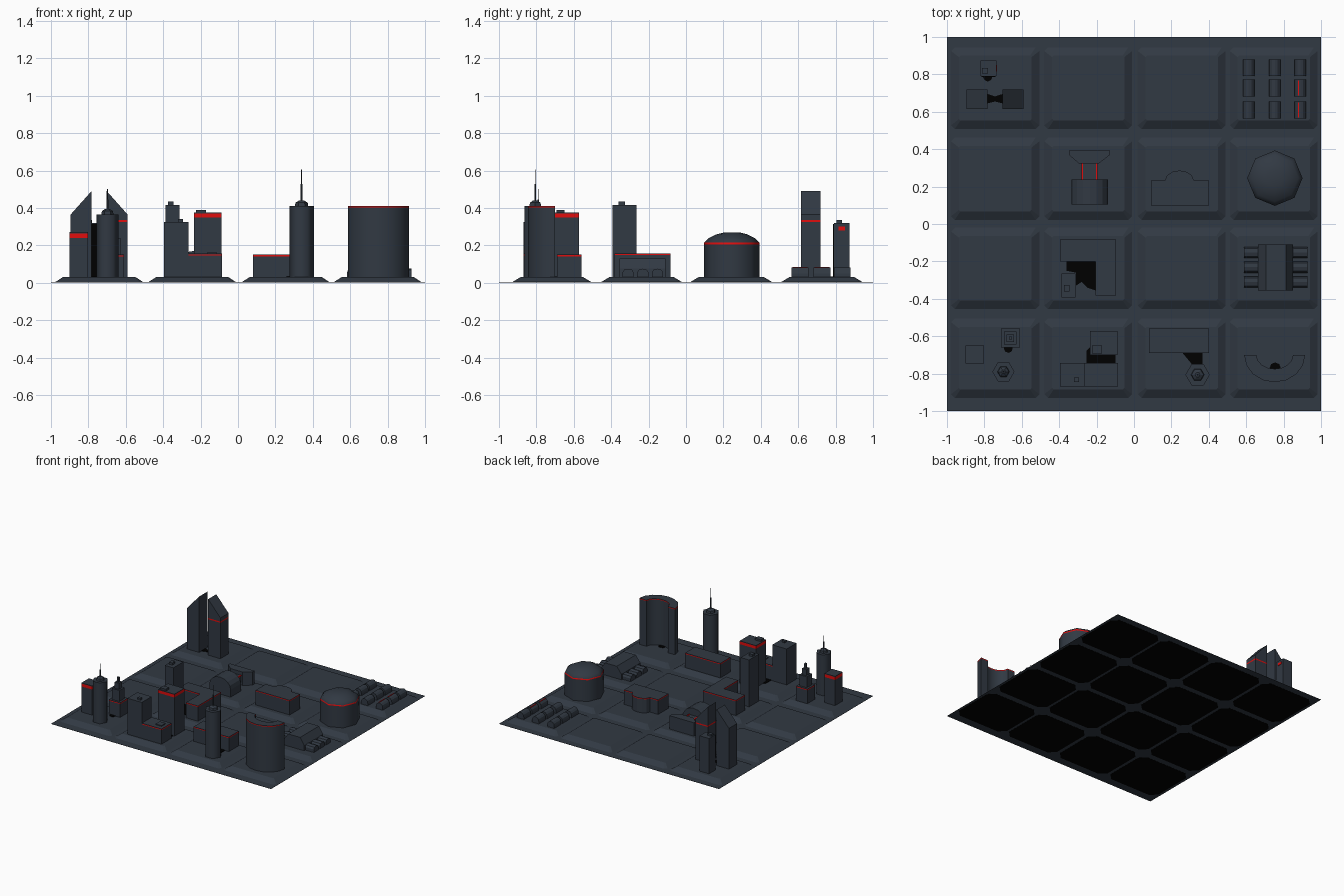
import bpy, bmesh, math

if "Cube" in bpy.data.objects:
    bpy.data.objects.remove(bpy.data.objects["Cube"])


def material(name, rgb):
    m = bpy.data.materials.new(name)
    m.diffuse_color = (*rgb, 1)
    m.use_nodes = True
    m.node_tree.nodes["Principled BSDF"].inputs["Base Color"].default_value = m.diffuse_color
    return m


SLATE = material("dark slate", (0.031, 0.041, 0.056))
RED = material("signal red", (0.75, 0.004, 0.004))
BLACK = material("black", (0.0, 0.0, 0.0))


def loft(name, rings, mats=(SLATE,), red=(), smooth=False):
    """Skin a list of 3D rings; side strips listed in red get the second material."""
    bm = bmesh.new()
    vs = [[bm.verts.new(p) for p in r] for r in rings]
    n = len(rings[0])
    for k in range(len(vs) - 1):
        for i in range(n):
            j = (i + 1) % n
            f = bm.faces.new((vs[k][i], vs[k][j], vs[k + 1][j], vs[k + 1][i]))
            f.material_index = 1 if k in red else 0
    bm.faces.new(vs[0][::-1])
    bm.faces.new(vs[-1])
    bmesh.ops.recalc_face_normals(bm, faces=bm.faces)
    me = bpy.data.meshes.new(name)
    bm.to_mesh(me)
    bm.free()
    for m in mats:
        me.materials.append(m)
    ob = bpy.data.objects.new(name, me)
    bpy.context.collection.objects.link(ob)
    if smooth:
        bpy.ops.object.select_all(action='DESELECT')
        ob.select_set(True)
        bpy.context.view_layer.objects.active = ob
        bpy.ops.object.shade_smooth_by_angle(angle=math.radians(62))
    return ob


def prism(name, pts, z1, z0=0.03, band=None, mats=(SLATE, RED), smooth=False):
    """Extrude an outline upward, with an optional red band (z low, z high)."""
    zs = [z0, *band, z1] if band else [z0, z1]
    return loft(name, [[(x, y, z) for x, y in pts] for z in zs], mats,
                (1,) if band else (), smooth)


def rect(x0, x1, y0, y1):
    return [(x0, y0), (x1, y0), (x1, y1), (x0, y1)]


def box(name, x0, x1, y0, y1, z1, z0=0.03, band=None, mats=(SLATE, RED)):
    return prism(name, rect(x0, x1, y0, y1), z1, z0, band, mats)


def ngon(cx, cy, r, n, a=0.0):
    return [(cx + r * math.cos(a + math.tau * i / n), cy + r * math.sin(a + math.tau * i / n))
            for i in range(n)]


def chamfered(x0, x1, y0, y1, c):
    return [(x0 + c, y0), (x1 - c, y0), (x1, y0 + c), (x1, y1 - c),
            (x1 - c, y1), (x0 + c, y1), (x0, y1 - c), (x0, y0 + c)]


def plate(name, pts):
    prism(name, pts, 0.034, 0.0302, mats=(BLACK,))


def vault(name, x0, x1, y0, y1, z_wall, z_top, n=6, along='y', red=()):
    """Hall with a faceted arched roof running along one axis."""
    a0, a1, b0, b1 = (x0, x1, y0, y1) if along == 'y' else (y0, y1, x0, x1)
    mid, half = (a0 + a1) / 2, (a1 - a0) / 2
    prof = [(a0, 0.03)] + [(mid - half * math.cos(math.pi * i / n),
            z_wall + (z_top - z_wall) * math.sin(math.pi * i / n)) for i in range(n + 1)] + [(a1, 0.03)]
    rings = [[(a, b, z) if along == 'y' else (b, a, z) for a, z in prof] for b in (b0, b1)]
    ob = loft(name, rings, (SLATE, RED))
    for i in red:
        ob.data.polygons[i].material_index = 1
    return ob


# Street sheet and sixteen raised blocks with sloped kerbs
box("streets", -1, 1, -1, 1, 0.003, 0.0015)
cols = [(-0.978, -0.506), (-0.48, -0.01), (0.02, 0.49), (0.512, 0.982)]
rows = [(-0.93, -0.505), (-0.455, -0.02), (0.022, 0.462), (0.508, 0.945)]
for x0, x1 in cols:
    for y0, y1 in rows:
        low = chamfered(x0, x1, y0, y1, 0.02)
        top = chamfered(x0 + 0.042, x1 - 0.042, y0 + 0.045, y1 - 0.045, 0.008)
        loft("city_block", [[(x, y, 0.003) for x, y in low], [(x, y, 0.03) for x, y in top]])
        prism("block_underside", chamfered(x0, x1, y0, y1, 0.05), 0.001, 0.0, mats=(BLACK,))

# Twin towers with slanted tops facing each other
for s in (-1, 1):
    xi, xo = -0.7425 + s * 0.0405, -0.7425 + s * 0.152
    foot = rect(xi, xo, 0.615, 0.72)
    crown = [(x, y, 0.49 if x == xi else 0.365) for x, y in foot]
    loft("twin_tower", [[(x, y, 0.03) for x, y in foot], [(x, y, 0.325) for x, y in foot],
                        [(x, y, 0.335) for x, y in foot], crown], (SLATE, RED),
         (1,) if s > 0 else ())
plate("twin_plaza", [(-0.783, 0.645), (-0.743, 0.655), (-0.703, 0.645),
                     (-0.703, 0.695), (-0.743, 0.682), (-0.783, 0.695)])

# Small tower behind the twins
box("rear_tower", -0.82, -0.735, 0.79, 0.873, 0.32)
box("rear_tower_vent", -0.812, -0.78, 0.805, 0.833, 0.335, 0.32)
box("rear_tower_sign", -0.735, -0.732, 0.815, 0.85, 0.30, 0.28, mats=(RED,))
box("rear_tower_dark_front", -0.815, -0.74, 0.785, 0.79, 0.315, mats=(BLACK,))
plate("rear_tower_entry", ngon(-0.782, 0.787, 0.025, 8))

# Nine small vaulted huts
for i, x in enumerate((0.613, 0.753, 0.889)):
    for y0 in (0.565, 0.683, 0.79):
        vault("hut", x - 0.031, x + 0.031, y0, y0 + 0.09, 0.05, 0.082, 6)
        if i == 2 and y0 < 0.7:
            box("hut_stripe", x - 0.012, x - 0.007, y0 + 0.005, y0 + 0.085, 0.083, 0.075, mats=(RED,))

# Arched hall with link and flared end wing
vault("arched_hall", -0.333, -0.14, 0.104, 0.238, 0.09, 0.17, 8)
box("hall_link", -0.278, -0.198, 0.235, 0.33, 0.11)
for x in (-0.281, -0.204):
    box("hall_link_trim", x, x + 0.009, 0.238, 0.325, 0.113, 0.106, mats=(RED,))
prism("hall_flared_wing", [(-0.295, 0.324), (-0.188, 0.324), (-0.128, 0.37), (-0.128, 0.394),
                           (-0.348, 0.394), (-0.348, 0.37)], 0.14)

# Slab building with a rounded back
bow = [(0.243 + 0.077 * math.cos(math.pi * i / 6), 0.233 + 0.053 * math.sin(math.pi * i / 6))
       for i in range(7)]
prism("bow_back_building", [(0.09, 0.1), (0.4, 0.1), (0.4, 0.233)] + bow + [(0.09, 0.233)],
      0.15, band=(0.142, 0.148))

# Octagonal domed arena
dome = [(0.148, 0.03), (0.148, 0.205), (0.148, 0.215), (0.125, 0.237), (0.085, 0.258), (0.045, 0.268)]
loft("domed_arena", [[(x, y, z) for x, y in ngon(0.753, 0.245, r, 8)] for r, z in dome],
     (SLATE, RED), (1,), True)

# Angled block wrapping a dark court, with its corner tower
prism("corner_block", [(-0.396, -0.2), (-0.205, -0.2), (-0.205, -0.383), (-0.096, -0.383),
                       (-0.096, -0.083), (-0.396, -0.083)], 0.155, band=(0.147, 0.154))
plate("court", [(-0.36, -0.2), (-0.206, -0.2), (-0.206, -0.355), (-0.25, -0.34),
                (-0.28, -0.31), (-0.31, -0.33), (-0.31, -0.26), (-0.36, -0.25)])
box("court_tower", -0.388, -0.312, -0.394, -0.265, 0.415)
box("court_tower_vent", -0.375, -0.345, -0.36, -0.325, 0.433, 0.415)

# Mansard hall with three barrel wings through it
prof = [(0.664, 0.03), (0.664, 0.075), (0.706, 0.13), (0.814, 0.13), (0.85, 0.075), (0.85, 0.03)]
loft("mansard_hall", [[(x, y, z) for x, z in prof] for y in (-0.356, -0.11)])
for y in (-0.153, -0.231, -0.31):
    vault("barrel_wing", 0.589, 0.927, y - 0.03, y + 0.03, 0.055, 0.075, 4, 'x')

# Front left block: banded tower, stepped tower, hexagonal spire tower
box("banded_tower", -0.9, -0.803, -0.747, -0.65, 0.27, band=(0.24, 0.264))
for k, (h, z0, z1) in enumerate([(0.051, 0.03, 0.15), (0.034, 0.15, 0.24), (0.02, 0.24, 0.29), (0.008, 0.29, 0.33)]):
    box("stepped_tower_tier", -0.661 - h, -0.661 + h, -0.61 - h, -0.61 + h, z1, z0,
        (z1 - 0.01, z1 - 0.004) if k == 0 else None)
plate("stepped_tower_entry", ngon(-0.672, -0.665, 0.024, 8))


def spire_tower(x, y, r, z, tip):
    prism("spire_tower", ngon(x, y, r, 6), z, smooth=True)
    loft("spire_cap", [[(a, b, h) for a, b in ngon(x, y, q, 6)]
                       for q, h in ((r * 0.55, z), (r * 0.5, z + 0.018), (r * 0.2, z + 0.03))])
    mid = z + 0.6 * (tip - z)
    prism("spire_mast", ngon(x, y, 0.006, 6), mid, z + 0.02)
    prism("spire_needle", ngon(x, y, 0.002, 4), tip, mid)


spire_tower(-0.698, -0.79, 0.059, 0.365, 0.5)
spire_tower(0.34, -0.806, 0.065, 0.41, 0.605)

# Front middle block: stepped office and red-crowned tower
box("office_high", -0.396, -0.265, -0.87, -0.742, 0.325)
box("office_low", -0.265, -0.086, -0.87, -0.742, 0.155, band=(0.145, 0.151))
box("office_vent", -0.322, -0.295, -0.845, -0.822, 0.34, 0.325)
box("office_rooflight", -0.166, -0.112, -0.833, -0.78, 0.162, 0.155)
box("crowned_tower", -0.236, -0.088, -0.7, -0.572, 0.375, band=(0.348, 0.37))
box("crowned_tower_vent", -0.225, -0.172, -0.692, -0.65, 0.39, 0.375)
plate("tower_plaza", [(-0.255, -0.742), (-0.1, -0.742), (-0.1, -0.7), (-0.236, -0.66), (-0.255, -0.68)])

# Long slab beside the second spire tower
box("long_slab", 0.08, 0.4, -0.69, -0.56, 0.15, band=(0.141, 0.147))
plate("slab_plaza", [(0.26, -0.69), (0.365, -0.69), (0.365, -0.75), (0.31, -0.75)])


# Crescent tower, open to the back
def arc(rx, ry, n=8):
    return [(0.752 + rx * math.cos(math.pi + math.pi * i / n),
             -0.7 + ry * math.sin(math.pi + math.pi * i / n)) for i in range(n + 1)]


prism("crescent_tower", arc(0.163, 0.146) + arc(0.098, 0.075)[::-1], 0.41,
      band=(0.402, 0.408), smooth=True)
plate("crescent_court", ngon(0.755, -0.77, 0.03, 8))
